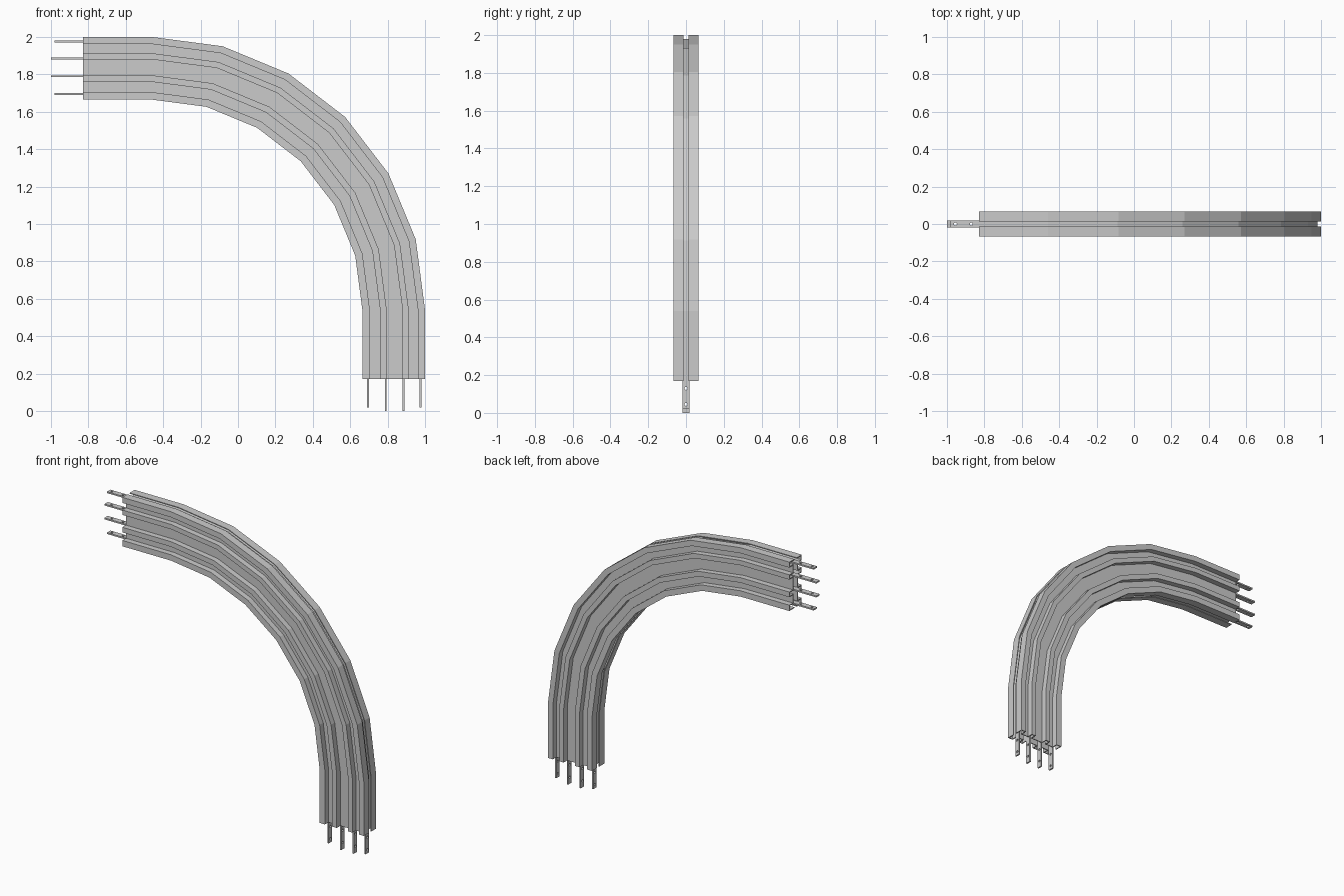
import bpy, bmesh, math
from mathutils import Matrix

if "Cube" in bpy.data.objects:
    bpy.data.objects.remove(bpy.data.objects["Cube"])

CX, CZ, R = -0.46, 0.54, 1.46     # bend centre and outer radius


def stations(ext):
    # straight lead-in, six-segment quarter bend, straight lead-out
    angs = [math.radians(15 * i) for i in range(7)]
    out = [(0, -ext, 0)] + [(a, 0, 0) for a in angs] + [(angs[-1], 0, -ext)]
    return out


def sweep(name, profile, ext):
    # profile: closed list of (depth below the outer edge, y)
    bm = bmesh.new()
    rings = []
    for a, dx, dz in stations(ext):
        rings.append([bm.verts.new((CX + (R - d) * math.sin(a) + dx, y,
                                    CZ + (R - d) * math.cos(a) + dz)) for d, y in profile])
    n = len(profile)
    for r0, r1 in zip(rings, rings[1:]):
        for i in range(n):
            j = (i + 1) % n
            bm.faces.new((r0[i], r0[j], r1[j], r1[i]))
    bm.faces.new(rings[0][::-1])
    bm.faces.new(rings[-1])
    bmesh.ops.recalc_face_normals(bm, faces=bm.faces)
    me = bpy.data.meshes.new(name)
    bm.to_mesh(me)
    bm.free()
    ob = bpy.data.objects.new(name, me)
    bpy.context.collection.objects.link(ob)
    return ob


def thicken(line, t):
    # turn a right-angled open line into a closed sheet profile
    normals = []
    for (a, b), (c, d) in zip(line, line[1:]):
        l = math.hypot(c - a, d - b)
        normals.append((-(d - b) / l, (c - a) / l))
    inner = []
    for i, (a, b) in enumerate(line):
        ns = {normals[max(i - 1, 0)], normals[min(i, len(normals) - 1)]}
        inner.append((a + t * sum(n[0] for n in ns), b + t * sum(n[1] for n in ns)))
    return line + inner[::-1]


# corrugated housing halves, raised over each conductor, open slot at both edges
F, G, S, W = -0.067, -0.028, -0.013, 0.335
line = [(0, S), (0, F), (0.038, F), (0.038, G), (0.087, G), (0.087, F), (0.12, F),
        (0.12, G), (0.205, G), (0.205, F), (0.24, F), (0.24, G), (0.295, G),
        (0.295, F), (W, F), (W, S)]
half = thicken(line, 0.006)
sweep("housing_front", half, 0.37)
sweep("housing_back", [(d, -y) for d, y in half], 0.37)

# bolt hole cutter: two holes at each end, through all four bars
bm = bmesh.new()
for off in (0.41, 0.495):
    for m in (Matrix.Translation((CX - off, 0, CZ + R - 0.17)),
              Matrix.Translation((CX + R - 0.17, 0, CZ - off)) @ Matrix.Rotation(math.pi / 2, 4, 'Y')):
        bmesh.ops.create_cone(bm, cap_ends=True, segments=12, radius1=0.008,
                              radius2=0.008, depth=0.5, matrix=m)
me = bpy.data.meshes.new("hole_cutter")
bm.to_mesh(me)
bm.free()
cutter = bpy.data.objects.new("hole_cutter", me)
bpy.context.collection.objects.link(cutter)
cutter.hide_render = True

# flat conductor bars, the middle pair slightly longer
for i, (d, ext) in enumerate([(0.025, 0.52), (0.115, 0.54), (0.21, 0.54), (0.305, 0.52)]):
    t, w = 0.005, 0.018
    bar = sweep(f"conductor_bar_{i + 1}", [(d - t, -w), (d + t, -w), (d + t, w), (d - t, w)], ext)
    mod = bar.modifiers.new("holes", 'BOOLEAN')
    mod.operation = 'DIFFERENCE'
    mod.object = cutter
    mod.solver = 'EXACT'
    bpy.context.view_layer.objects.active = bar
    bpy.ops.object.modifier_apply(modifier="holes")
bpy.data.objects.remove(cutter)
